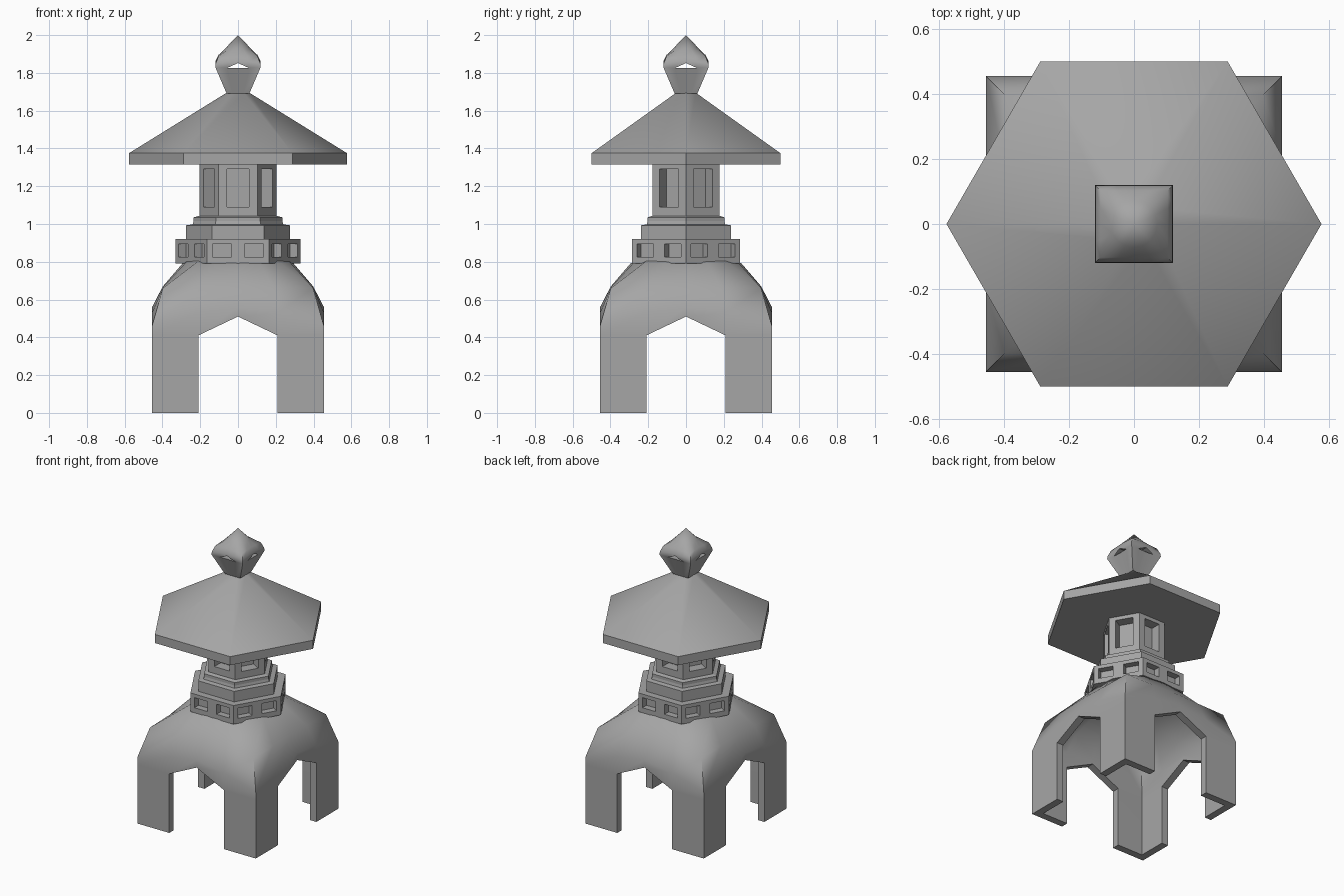
import bpy, bmesh
from math import sin, cos, pi, radians
from mathutils import Vector, Matrix

cube = bpy.data.objects.get("Cube")
if cube:
    bpy.data.objects.remove(cube, do_unlink=True)

stone = bpy.data.materials.new("grey_stone")
stone.use_nodes = True
GREY = (0.38, 0.38, 0.38, 1)
stone.diffuse_color = GREY
stone.node_tree.nodes["Principled BSDF"].inputs["Base Color"].default_value = GREY


def make(name, bm):
    mesh = bpy.data.meshes.new(name)
    bm.to_mesh(mesh)
    bm.free()
    mesh.materials.append(stone)
    ob = bpy.data.objects.new(name, mesh)
    bpy.context.collection.objects.link(ob)
    return ob


def activate(ob):
    bpy.ops.object.select_all(action='DESELECT')
    ob.select_set(True)
    bpy.context.view_layer.objects.active = ob


def smooth(ob):
    activate(ob)
    bpy.ops.object.shade_smooth_by_angle(angle=radians(40))


def hex_stack(name, profile):
    """Closed hexagonal stack from (radius, height) pairs."""
    bm = bmesh.new()
    rings = [[bm.verts.new((r * cos(k * pi / 3), r * sin(k * pi / 3), z)) for k in range(6)]
             for r, z in profile]
    for a, b in zip(rings, rings[1:]):
        for k in range(6):
            n = (k + 1) % 6
            bm.faces.new((a[k], a[n], b[n], b[k]))
    bm.faces.new(rings[0][::-1])
    bm.faces.new(rings[-1])
    return make(name, bm)


def hex_windows(name, radius, xs, zs, depth):
    """Hexagonal drum; every odd column of the middle row is a recessed window."""
    bm = bmesh.new()
    apothem = radius * cos(pi / 6)
    xs = [-radius / 2] + xs + [radius / 2]
    for k in range(6):
        turn = Matrix.Rotation(k * pi / 3, 3, 'Z')

        def quad(*pts):
            bm.faces.new([bm.verts.new(turn @ Vector(p)) for p in pts])

        for i, (x0, x1) in enumerate(zip(xs, xs[1:])):
            for j, (z0, z1) in enumerate(zip(zs, zs[1:])):
                outer = [(x, -apothem, z) for x, z in ((x0, z0), (x1, z0), (x1, z1), (x0, z1))]
                if i % 2 and j == 1:
                    inner = [(x, y + depth, z) for x, y, z in outer]
                    quad(*inner)
                    for c in range(4):
                        n = (c + 1) % 4
                        quad(outer[c], outer[n], inner[n], inner[c])
                else:
                    quad(*outer)
        # Wedges of the floor and ceiling
        for z in (zs[0], zs[-1]):
            quad(*[(x, -apothem, z) for x in xs], (0, 0, z))
    bmesh.ops.remove_doubles(bm, verts=bm.verts, dist=0.0005)
    bmesh.ops.recalc_face_normals(bm, faces=bm.faces)
    return make(name, bm)


def square_shell(name, rings, apex, arched=False, capped=False):
    """Four-sided shell. Each ring: (half width, round?, corner z, side z, middle z)."""
    bm = bmesh.new()
    loops = []
    for h, is_round, zc, zs, zm in rings:
        loop = []
        for k in range(4):
            turn = Matrix.Rotation(k * pi / 2, 3, 'Z')
            for i, (u, z) in enumerate(zip((-1, -0.462, 0, 0.462), (zc, zs, zm, zs))):
                ang = (i - 2) * pi / 8
                p = (h * sin(ang), -h * cos(ang), z) if is_round else (h * u, -h, z)
                loop.append(bm.verts.new(turn @ Vector(p)))
        loops.append(loop)
    for r, (a, b) in enumerate(zip(loops, loops[1:])):
        for k in range(16):
            if arched and r == 0 and k % 4 in (1, 2):
                continue  # opening between the legs
            n = (k + 1) % 16
            bm.faces.new((a[k], a[n], b[n], b[k]))
    tip = bm.verts.new((0, 0, apex))
    for k in range(16):
        bm.faces.new((loops[-1][k], loops[-1][(k + 1) % 16], tip))
    if capped:
        bm.faces.new(loops[0][::-1])
    loose = [v for v in bm.verts if not v.link_faces]
    bmesh.ops.delete(bm, geom=loose, context='VERTS')
    return make(name, bm)


# Domed base with four corner legs
base = square_shell("legged_base", [
    (0.455, False, 0, 0, 0),
    (0.455, False, 0.41, 0.41, 0.51),
    (0.455, False, 0.46, 0.53, 0.56),
    (0.398, False, 0.66, 0.665, 0.67),
    (0.295, True, 0.805, 0.80, 0.79),
], 0.85, arched=True)
shell = base.modifiers.new("Thickness", 'SOLIDIFY')
shell.thickness = 0.05
shell.offset = -1
shell.use_even_offset = True
activate(base)
bpy.ops.object.modifier_apply(modifier=shell.name)
smooth(base)

# Platform, steps and light chamber
hex_windows("platform", 0.33, [-0.135, -0.035, 0.035, 0.135], [0.79, 0.825, 0.895, 0.92], 0.045)
hex_stack("steps", [(0.275, 0.91), (0.275, 0.993), (0.24, 0.998), (0.235, 1.015),
                    (0.235, 1.035), (0.21, 1.042)])
hex_windows("light_chamber", 0.205, [-0.058, 0.058], [1.03, 1.09, 1.29, 1.32], 0.07)

# Wide roof
smooth(hex_stack("roof", [(0.577, 1.315), (0.577, 1.375), (0.06, 1.695)]))

# Bud-shaped finial
finial = square_shell("finial", [
    (0.06, False, 1.69, 1.69, 1.69),
    (0.12, False, 1.83, 1.84, 1.845),
    (0.118, False, 1.85, 1.86, 1.865),
    (0.103, False, 1.888, 1.892, 1.895),
    (0.072, True, 1.925, 1.925, 1.925),
], 2.0, capped=True)

# Small gabled openings through the finial, one along each axis
for k in range(2):
    bm = bmesh.new()
    turn = Matrix.Rotation(k * pi / 2, 3, 'Z')
    ends = [[bm.verts.new(turn @ Vector((x, y, z)))
             for x, z in ((-0.06, 1.825), (0.06, 1.825), (0, 1.852))] for y in (-0.3, 0.3)]
    bm.faces.new(ends[0])
    bm.faces.new(ends[1][::-1])
    for i in range(3):
        n = (i + 1) % 3
        bm.faces.new((ends[0][n], ends[0][i], ends[1][i], ends[1][n]))
    bmesh.ops.recalc_face_normals(bm, faces=bm.faces)
    cutter = make("opening_cutter", bm)
    cutter.hide_render = True
    cut = finial.modifiers.new("Opening", 'BOOLEAN')
    cut.operation = 'DIFFERENCE'
    cut.solver = 'EXACT'
    cut.object = cutter
    activate(finial)
    bpy.ops.object.modifier_apply(modifier=cut.name)
    bpy.data.objects.remove(cutter, do_unlink=True)
smooth(finial)
